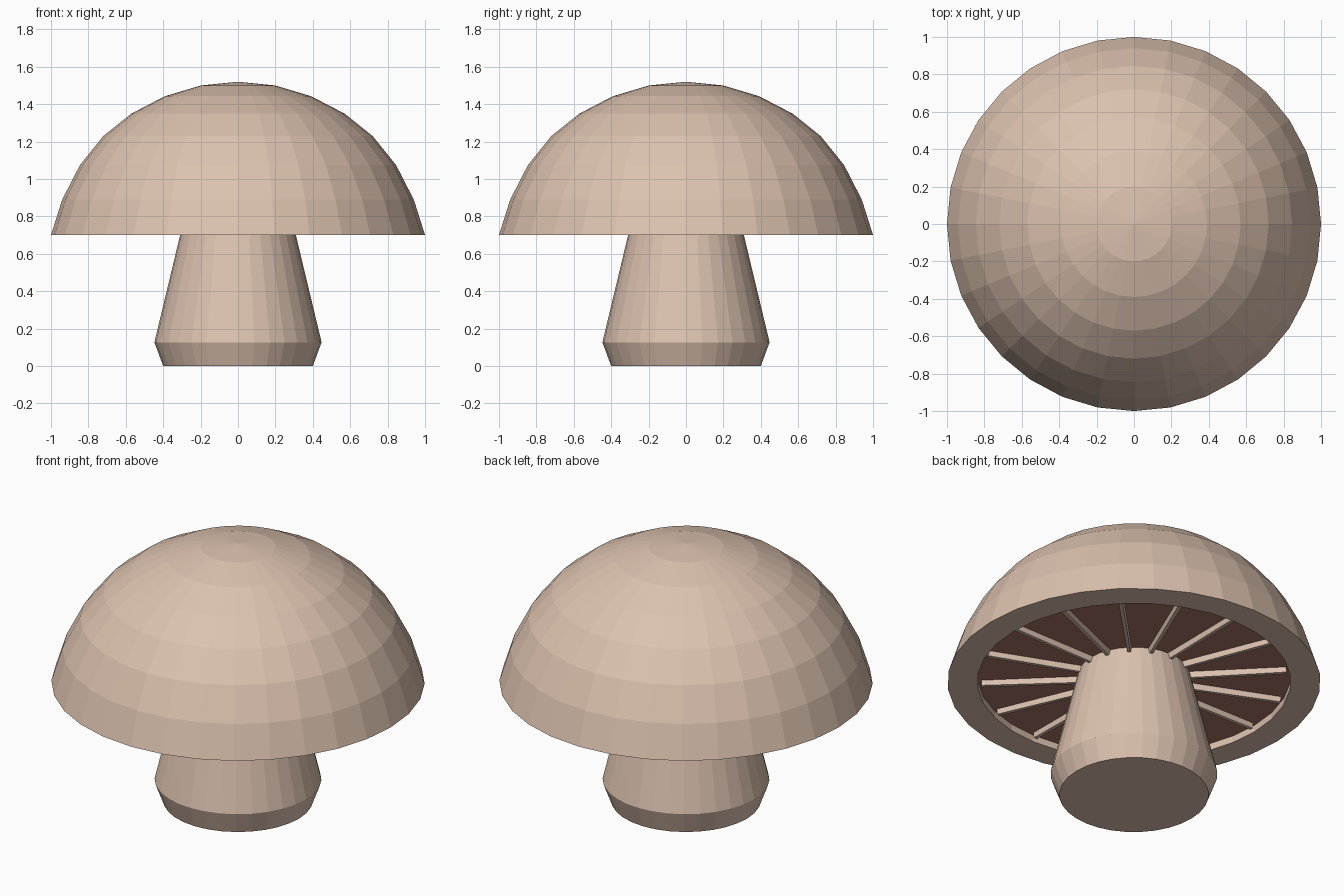
import bpy, bmesh, math

if "Cube" in bpy.data.objects:
    bpy.data.objects.remove(bpy.data.objects["Cube"])


def material(name, color):
    m = bpy.data.materials.new(name)
    m.diffuse_color = (*color, 1)
    m.use_nodes = True
    m.node_tree.nodes["Principled BSDF"].inputs["Base Color"].default_value = m.diffuse_color
    return m


tan = material("tan", (0.72, 0.54, 0.43))
brown = material("gill_brown", (0.40, 0.18, 0.13))


def finish(name, bm, mats):
    bmesh.ops.remove_doubles(bm, verts=bm.verts, dist=1e-5)
    bmesh.ops.recalc_face_normals(bm, faces=bm.faces)
    me = bpy.data.meshes.new(name)
    bm.to_mesh(me)
    bm.free()
    for m in mats:
        me.materials.append(m)
    ob = bpy.data.objects.new(name, me)
    bpy.context.collection.objects.link(ob)
    return ob


def lathe(name, profile, sides, mats):
    bm = bmesh.new()
    vs = [bm.verts.new((r, 0, z)) for r, z in profile]
    es = [bm.edges.new(p) for p in zip(vs, vs[1:])]
    bmesh.ops.spin(bm, geom=vs + es, cent=(0, 0, 0), axis=(0, 0, 1),
                   angle=math.tau, steps=sides, use_merge=True)
    return finish(name, bm, mats)


# Cap: faceted dome with a flat rim and a shallow recess underneath
dome = [(math.sin(math.radians(a)), 0.70 + 0.82 * math.cos(math.radians(a)))
        for a in (0, 11.25, 22.5, 33.75, 45, 56.25)]
dome = [(0, 1.52), (0.2, 1.50), (0.39, 1.443), (0.57, 1.35), (0.72, 1.23),
        (0.845, 1.075), (0.94, 0.89), (1.0, 0.70)]
cap = lathe("cap", dome + [(0.84, 0.70), (0.84, 0.74), (0, 0.74)], 32, [tan, brown])
for p in cap.data.polygons:
    if p.normal.z < -0.9 and p.center.z > 0.72:
        p.material_index = 1

# Stem: flared foot tapering up into the cap
lathe("stem", [(0, 0), (0.40, 0), (0.447, 0.127), (0.30, 0.74), (0, 0.74)], 32, [tan])

# Gills: radial ribs in the recess
bm = bmesh.new()
for i in range(16):
    a = i * math.tau / 16
    c, s = math.cos(a), math.sin(a)
    rings = []
    for r, w, z in ((0.28, 0.014, 0.705), (0.82, 0.018, 0.712)):
        rings.append([bm.verts.new((r * c - t * s, r * s + t * c, h))
                      for t, h in ((-w, 0.745), (w, 0.745), (w * 0.6, z), (-w * 0.6, z))])
    a0, b0 = rings
    bm.faces.new(a0)
    bm.faces.new(b0[::-1])
    for k in range(4):
        bm.faces.new((a0[k], b0[k], b0[(k + 1) % 4], a0[(k + 1) % 4]))
finish("gills", bm, [tan])
